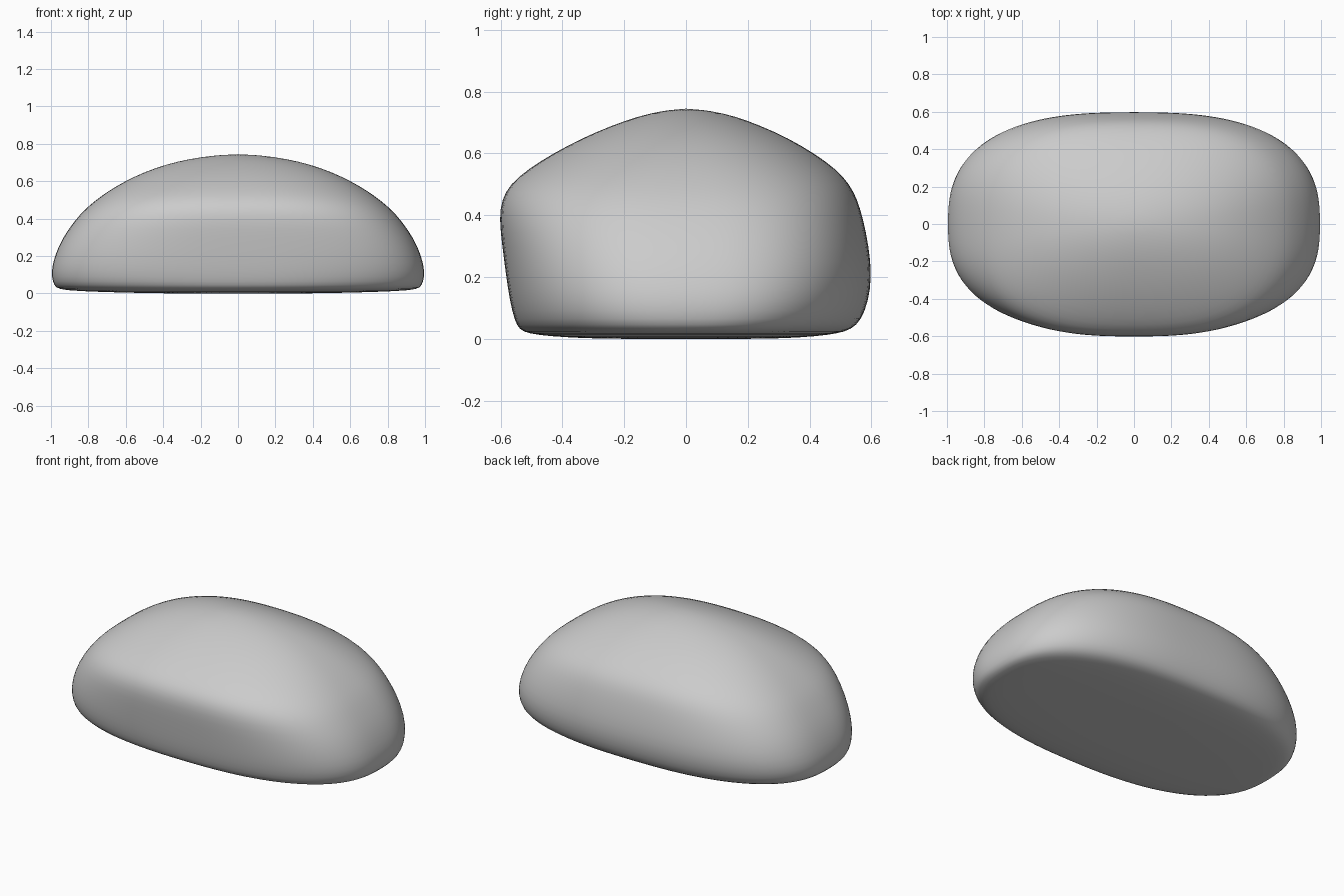
import bpy
import bmesh
from math import cos, sin, tau

cube = bpy.data.objects.get("Cube")
if cube:
    bpy.data.objects.remove(cube, do_unlink=True)

SEGMENTS = 64
# Each level: height, half length, front depth, back depth, squareness
LEVELS = [
    (0.0, 0.4, 0.3, 0.3, 2.4),
    (0.008, 0.75, 0.44, 0.42, 2.4),
    (0.017, 0.93, 0.51, 0.49, 2.45),
    (0.03, 0.975, 0.54, 0.535, 2.5),
    (0.06, 0.992, 0.555, 0.567, 2.6),
    (0.12, 1.0, 0.57, 0.59, 2.65),
    (0.2, 0.982, 0.582, 0.602, 2.7),
    (0.3, 0.938, 0.595, 0.592, 2.7),
    (0.39, 0.873, 0.605, 0.573, 2.7),
    (0.45, 0.82, 0.597, 0.555, 2.65),
    (0.5, 0.76, 0.57, 0.53, 2.6),
    (0.55, 0.69, 0.51, 0.485, 2.5),
    (0.6, 0.605, 0.43, 0.415, 2.4),
    (0.65, 0.5, 0.335, 0.33, 2.3),
    (0.69, 0.385, 0.24, 0.24, 2.2),
    (0.72, 0.26, 0.155, 0.16, 2.1),
    (0.738, 0.13, 0.075, 0.08, 2.0),
]


def rounded(value, power):
    """Signed power that turns a circle into a superellipse."""
    return abs(value) ** (2 / power) * (1 if value >= 0 else -1)


def make_ring(bm, level):
    z, length, front, back, power = level
    ring = []
    for i in range(SEGMENTS):
        angle = tau * i / SEGMENTS
        x, y = rounded(cos(angle), power), rounded(sin(angle), power)
        ring.append(bm.verts.new((x * length, y * (back if y > 0 else front), z)))
    return ring


# Domed body with a nearly flat underside
bm = bmesh.new()
rings = [make_ring(bm, level) for level in LEVELS]
for low, high in zip(rings, rings[1:]):
    for i in range(SEGMENTS):
        j = (i + 1) % SEGMENTS
        bm.faces.new((low[i], low[j], high[j], high[i]))
for ring, z in ((rings[0], 0.0), (rings[-1], 0.745)):
    pole = bm.verts.new((0, 0, z))
    for i in range(SEGMENTS):
        bm.faces.new((ring[i], ring[(i + 1) % SEGMENTS], pole))
bmesh.ops.recalc_face_normals(bm, faces=bm.faces)
mesh = bpy.data.meshes.new("rounded_body")
bm.to_mesh(mesh)
bm.free()

body = bpy.data.objects.new("rounded_body", mesh)
bpy.context.collection.objects.link(body)
mesh.shade_smooth()
smooth = body.modifiers.new("smooth", "SUBSURF")
smooth.levels = smooth.render_levels = 1

# Plain grey surface
grey = bpy.data.materials.new("plain_grey")
grey.use_nodes = True
grey.diffuse_color = (0.6, 0.6, 0.6, 1)
grey.node_tree.nodes["Principled BSDF"].inputs["Base Color"].default_value = (0.6, 0.6, 0.6, 1)
mesh.materials.append(grey)
